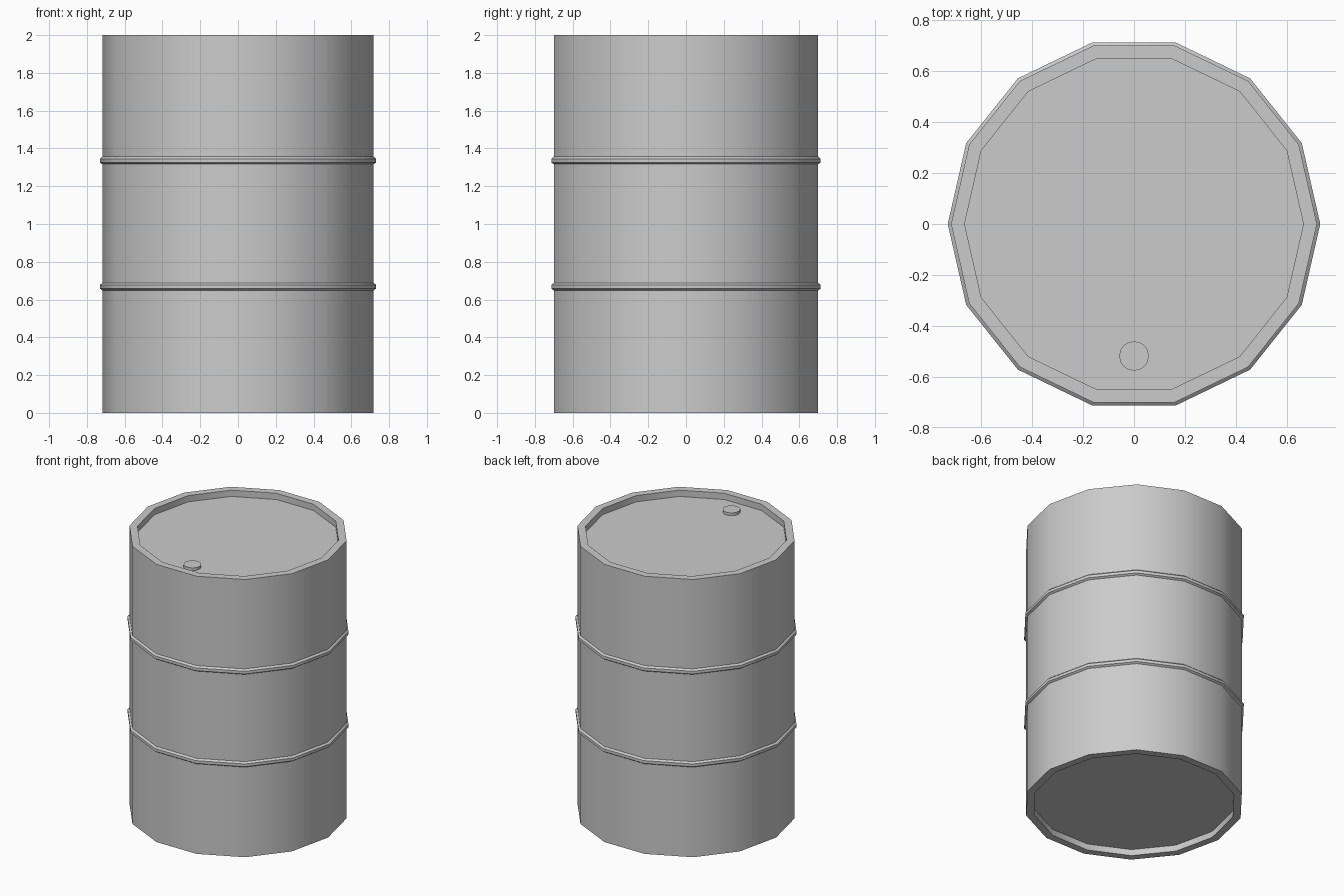
import bpy
import bmesh
from math import cos, sin, pi, radians

if "Cube" in bpy.data.objects:
    bpy.data.objects.remove(bpy.data.objects["Cube"])


def lathe(name, profile, sides, center=(0, 0)):
    """Spin a bottom-to-top (radius, z) profile and cap both ends."""
    bm = bmesh.new()
    rings = []
    for r, z in profile:
        rings.append([bm.verts.new((center[0] + r * cos(2 * pi * i / sides),
                                    center[1] + r * sin(2 * pi * i / sides), z))
                      for i in range(sides)])
    for a, b in zip(rings, rings[1:]):
        for i in range(sides):
            j = (i + 1) % sides
            bm.faces.new((a[i], a[j], b[j], b[i]))
    bm.faces.new(rings[0][::-1])
    bm.faces.new(rings[-1])
    bmesh.ops.recalc_face_normals(bm, faces=bm.faces)
    mesh = bpy.data.meshes.new(name)
    bm.to_mesh(mesh)
    bm.free()
    obj = bpy.data.objects.new(name, mesh)
    bpy.context.collection.objects.link(obj)
    bpy.ops.object.select_all(action='DESELECT')
    obj.select_set(True)
    bpy.context.view_layer.objects.active = obj
    bpy.ops.object.shade_smooth_by_angle(angle=radians(30))
    return obj


SIDES = 14
R = 0.718        # barrel wall
R_RIB = 0.731    # raised hoops
R_LID = 0.665    # recessed lids
H = 2.0
DEPTH = 0.045    # lid recess

# Barrel shell: bottom recess, wall with two raised hoops, top recess
profile = [(R_LID, DEPTH), (R_LID, 0), (R, 0)]
for z in (H / 3 + 0.002, 2 * H / 3 + 0.003):
    profile += [(R, z - 0.020), (R_RIB, z - 0.011),
                (R_RIB, z + 0.009), (R, z + 0.020)]
profile += [(R, H), (R_LID, H), (R_LID, H - DEPTH)]
lathe("barrel_body", profile, SIDES)

# Filler cap on the lid
lathe("filler_cap", [(0.058, H - DEPTH - 0.01), (0.058, H - DEPTH + 0.02)],
      16, (0, -0.518))
